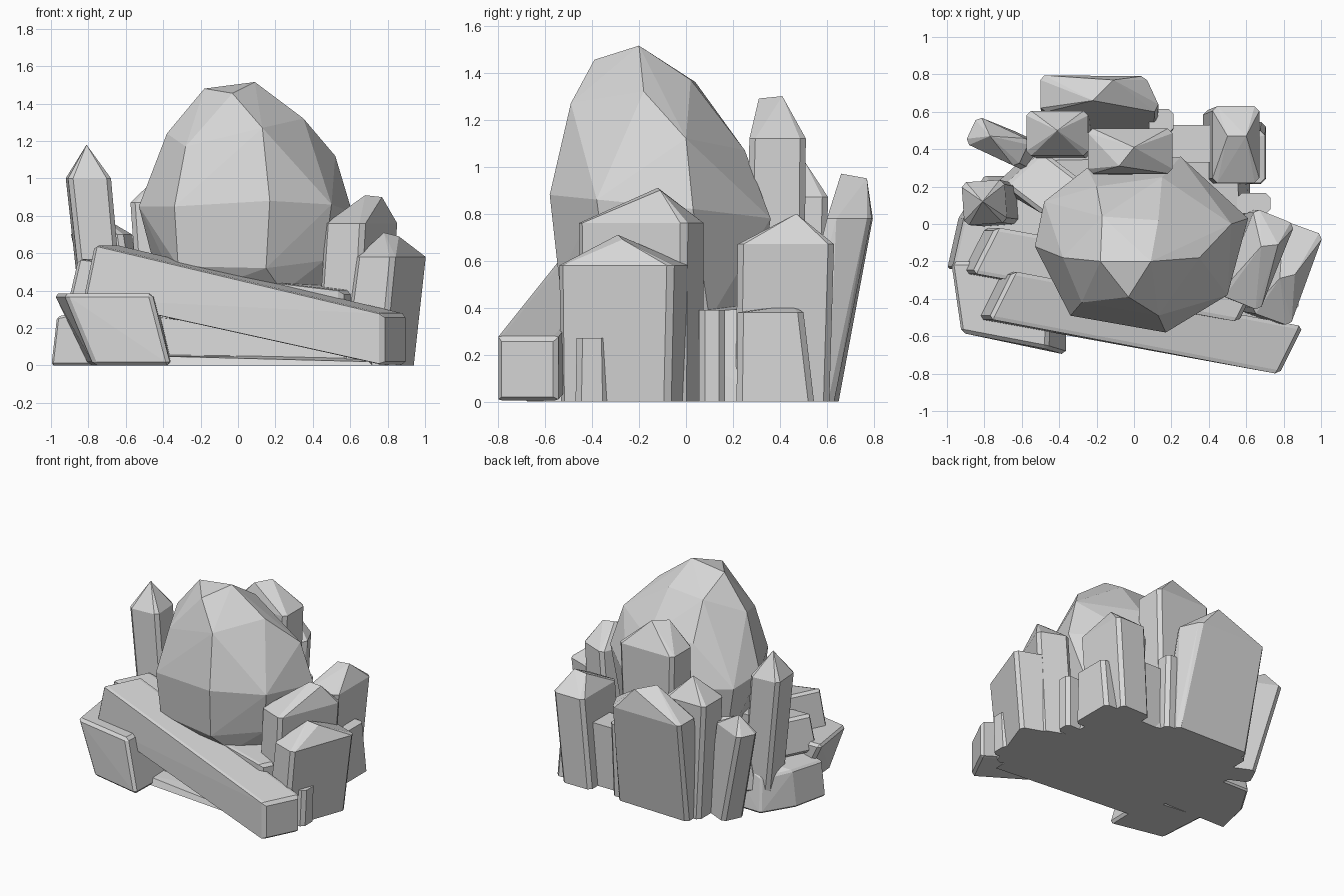
import bpy, bmesh, math
from mathutils import Vector

stone = bpy.data.materials.new("grey stone")
stone.diffuse_color = (0.68, 0.68, 0.68, 1)


def hull(name, points, bevel=0.0):
    """Flat-faced stone: convex hull of a few points, optionally chamfered."""
    bm = bmesh.new()
    for p in points:
        bm.verts.new(p)
    res = bmesh.ops.convex_hull(bm, input=bm.verts)
    junk = [g for g in res["geom_interior"] + res["geom_unused"]
            if isinstance(g, bmesh.types.BMVert) and g.is_valid]
    if junk:
        bmesh.ops.delete(bm, geom=list(set(junk)), context='VERTS')
    bmesh.ops.dissolve_limit(bm, angle_limit=math.radians(2), verts=bm.verts, edges=bm.edges)
    bmesh.ops.recalc_face_normals(bm, faces=bm.faces)
    me = bpy.data.meshes.new(name)
    bm.to_mesh(me)
    bm.free()
    me.materials.append(stone)
    ob = bpy.data.objects.new(name, me)
    bpy.context.collection.objects.link(ob)
    if bevel:
        m = ob.modifiers.new("chamfer", 'BEVEL')
        m.width, m.segments, m.limit_method = bevel, 1, 'ANGLE'
        m.angle_limit = math.radians(40)
    return ob


def ring(x, y, z, w, d, turn, c=0.025):
    """Rectangle with cut corners, turned about z."""
    a, b = w / 2, d / 2
    ca, sa = math.cos(math.radians(turn)), math.sin(math.radians(turn))
    pts = []
    for sx in (-1, 1):
        for sy in (-1, 1):
            for px, py in ((a - c, b), (a, b - c)):
                px, py = px * sx, py * sy
                pts.append((x + px * ca - py * sa, y + px * sa + py * ca, z))
    return pts


def crystal(name, base, top, turn, tips):
    """Upright shaft from base (x, y, w, d) to shoulder (x, y, z, w, d), then a peak."""
    bx, by, bw, bd = base
    hull(name, ring(bx, by, 0, bw, bd, turn) + ring(*top, turn) + tips)


# Big egg-shaped boulder
hull("boulder", [
    (0.09, -0.20, 1.515), (-0.03, -0.39, 1.455), (-0.18, -0.20, 1.48),
    (-0.17, 0.04, 1.36), (0.13, 0.02, 1.37),
    (-0.38, -0.18, 1.24), (-0.28, -0.42, 1.17), (0.13, -0.49, 1.27),
    (0.35, -0.18, 1.32), (0.52, 0.0, 1.12), (0.15, 0.25, 1.07), (-0.20, 0.20, 1.10),
    (-0.53, -0.12, 0.85), (-0.34, -0.49, 0.85), (0.17, -0.58, 0.88),
    (0.50, -0.38, 0.86), (0.61, 0.03, 0.82), (0.25, 0.36, 0.78),
    (-0.25, 0.30, 0.80), (-0.48, 0.12, 0.80),
    (-0.32, -0.46, 0.53), (0.15, -0.54, 0.52), (0.46, -0.34, 0.56),
    (0.24, -0.42, 0.39), (0.46, -0.20, 0.38), (-0.30, -0.35, 0.36),
    (0.45, 0.10, 0.35), (-0.40, 0.10, 0.35), (0.10, 0.30, 0.30)])

# Crystals at the back
hull("back_wide_crystal",
     ring(-0.17, 0.53, 0, 0.60, 0.22, -2) + [
         (-0.48, 0.795, 0.78), (-0.50, 0.77, 0.78), (-0.50, 0.62, 0.78), (-0.47, 0.60, 0.78),
         (0.04, 0.79, 0.78), (0.07, 0.77, 0.78), (0.13, 0.64, 0.78), (0.11, 0.60, 0.78),
         (-0.22, 0.66, 0.97), (-0.11, 0.77, 0.95)])
crystal("back_tall_crystal", (-0.02, 0.37, 0.38, 0.26), (-0.02, 0.39, 1.12, 0.45, 0.24), 0,
        [(-0.08, 0.31, 1.29), (0.0, 0.41, 1.30)])
crystal("back_left_crystal", (-0.37, 0.46, 0.29, 0.24), (-0.41, 0.485, 0.87, 0.33, 0.24), 0,
        [(-0.41, 0.50, 1.03)])
crystal("back_small_crystal", (0.14, 0.52, 0.13, 0.14), (0.145, 0.55, 0.55, 0.13, 0.13), 0, [])
crystal("left_small_crystal", (-0.59, 0.38, 0.24, 0.17), (-0.73, 0.44, 0.70, 0.31, 0.16), -25,
        [(-0.77, 0.47, 0.82)])
crystal("left_tall_crystal", (-0.70, 0.10, 0.21, 0.22), (-0.80, 0.115, 1.0, 0.23, 0.23), 4,
        [(-0.81, 0.12, 1.18)])

# Crystals on the right side
crystal("right_back_crystal", (0.49, 0.41, 0.24, 0.40), (0.545, 0.425, 0.67, 0.25, 0.41), 0,
        [(0.50, 0.47, 0.79), (0.60, 0.47, 0.80)])
crystal("right_inner_crystal", (0.61, -0.185, 0.24, 0.48), (0.66, -0.19, 0.76, 0.23, 0.50), -22,
        [(0.68, -0.12, 0.91), (0.77, -0.11, 0.90)])
crystal("right_outer_crystal", (0.75, -0.265, 0.24, 0.50), (0.82, -0.265, 0.58, 0.22, 0.52), -20,
        [(0.78, -0.29, 0.71), (0.86, -0.27, 0.69)])


def beam(name, a, b, width, height, bevel=0.02):
    """Tilted slab between two end centres, with vertical end faces."""
    a, b = Vector(a), Vector(b)
    side = Vector((b.y - a.y, a.x - b.x, 0)).normalized() * width / 2
    pts = []
    for end, k in ((a, -1), (b, 1)):
        for s in (-1, 1):
            for v in (-1, 1):
                p = end + side * s + Vector((-0.04 * s, 0, v * height / 2))
                p.x += 0.03 * v * (1 if k < 0 else 0)
                p.z = max(p.z, 0)
                pts.append(p)
    return hull(name, pts, bevel)


# Long fallen slabs across the front
beam("front_long_slab", (-0.74, -0.38, 0.50), (0.84, -0.675, 0.13), 0.26, 0.29)
beam("middle_long_slab", (-0.83, -0.14, 0.44), (0.62, -0.40, 0.27), 0.25, 0.26)

# Leaning block at the front left, overhanging to the left
hull("front_left_block", [
    (-0.985, -0.20, 0.385), (-0.93, -0.58, 0.385), (-0.46, -0.67, 0.385), (-0.44, -0.20, 0.385),
    (-0.80, -0.20, 0), (-0.77, -0.61, 0), (-0.36, -0.70, 0), (-0.35, -0.25, 0)], 0.02)
hull("left_low_block", [
    (-0.97, -0.24, 0.26), (-0.91, 0.03, 0.27), (-0.78, 0.22, 0.25),
    (-0.45, 0.20, 0.38), (-0.45, -0.25, 0.38),
    (-1.0, -0.24, 0), (-0.94, 0.03, 0), (-0.80, 0.26, 0), (-0.45, 0.25, 0), (-0.45, -0.25, 0)],
    0.012)

# Small stones filling the gaps
crystal("right_gap_stone", (0.64, 0.11, 0.18, 0.11), (0.64, 0.11, 0.39, 0.18, 0.11), 0, [])
crystal("right_low_stone", (0.57, 0.38, 0.27, 0.33), (0.59, 0.36, 0.38, 0.22, 0.28), 0,
        [(0.61, 0.45, 0.41)])
crystal("front_right_stone", (0.77, -0.40, 0.20, 0.14), (0.78, -0.40, 0.27, 0.20, 0.13), 0, [])
crystal("back_right_stone", (0.28, 0.42, 0.34, 0.20), (0.30, 0.43, 0.47, 0.34, 0.20), 0, [])
beam("left_leaning_stone", (-0.62, 0.30, 0.30), (-0.38, 0.14, 0.42), 0.22, 0.34)

# Solid core under the boulder
hull("core", [
    (-0.45, -0.36, 0), (0.62, -0.44, 0), (0.62, 0.42, 0), (0.10, 0.56, 0), (-0.62, 0.38, 0),
    (-0.42, -0.34, 0.4), (0.58, -0.40, 0.36), (0.55, 0.36, 0.4), (-0.45, 0.34, 0.45)])
hull("front_ledge", [
    (-0.45, -0.50, 0), (0.72, -0.61, 0), (0.72, -0.3, 0), (-0.45, -0.3, 0),
    (-0.45, -0.48, 0.05), (0.70, -0.60, 0.02), (0.70, -0.3, 0.05), (-0.45, -0.3, 0.06)])
